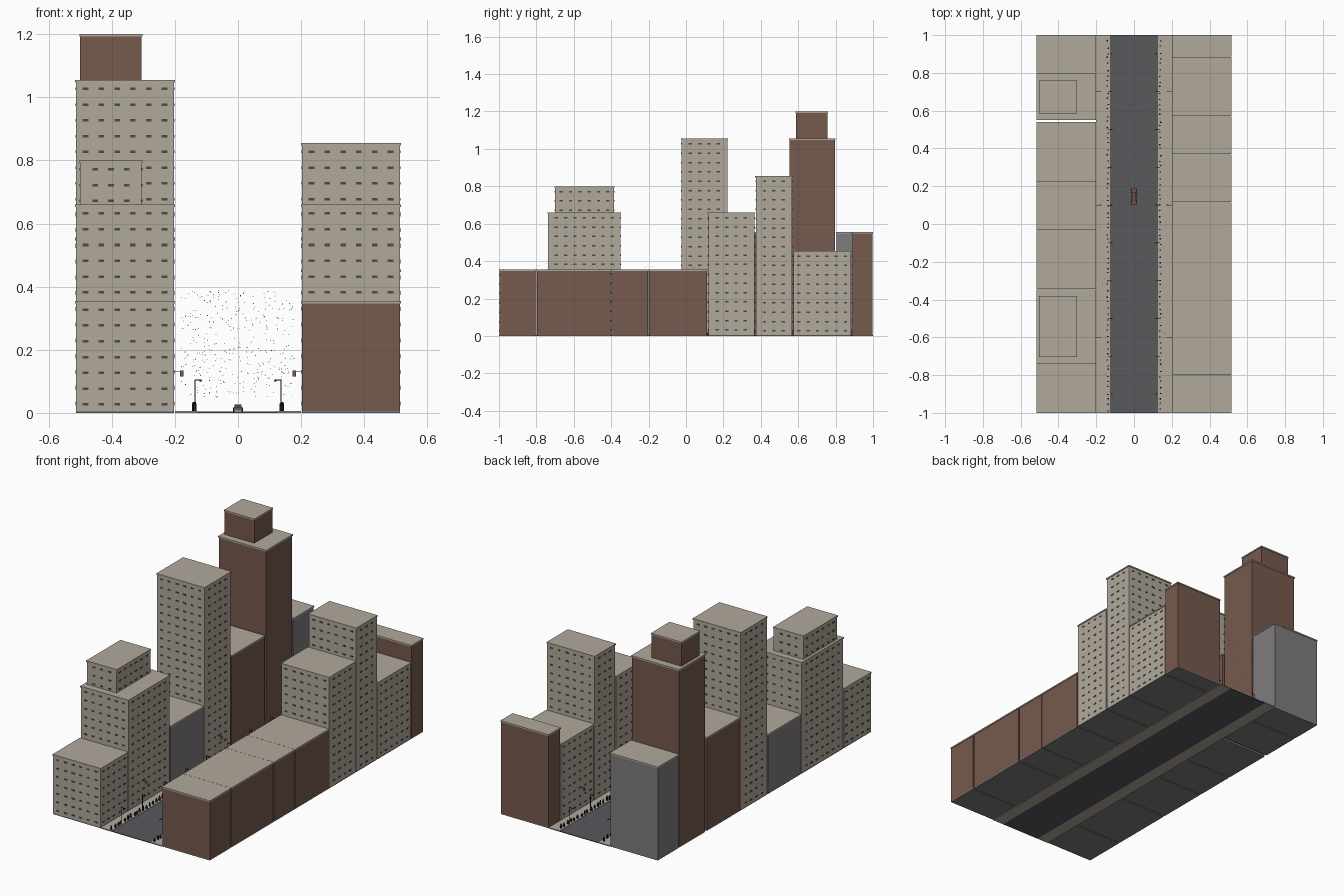
import bpy
import bmesh
import random
from mathutils import Matrix, Vector

random.seed(7)
cube = bpy.data.objects.get("Cube")
if cube:
    bpy.data.objects.remove(cube, do_unlink=True)


def material(name, r, g, b):
    m = bpy.data.materials.new(name)
    m.use_nodes = True
    m.diffuse_color = (r, g, b, 1)
    m.node_tree.nodes["Principled BSDF"].inputs["Base Color"].default_value = (r, g, b, 1)
    return m


STONE = material("pale stone", 0.44, 0.395, 0.33)
BRICK = material("brown brick", 0.18, 0.10, 0.073)
CONCRETE = material("grey concrete", 0.21, 0.20, 0.20)
ASPHALT = material("asphalt", 0.10, 0.10, 0.11)
GLASS = material("dark window", 0.07, 0.07, 0.075)
BLACK = material("black metal", 0.015, 0.015, 0.016)
SNOW = material("snow white", 0.8, 0.8, 0.78)
PAINT = material("car paint", 0.19, 0.085, 0.05)


def add_box(bm, lo, hi):
    lo, hi = Vector(lo), Vector(hi)
    size = hi - lo
    bmesh.ops.create_cube(bm, size=1, matrix=Matrix.Translation((lo + hi) / 2) @ Matrix.Diagonal((*size, 1)))


def finish(bm, name, mat):
    mesh = bpy.data.meshes.new(name)
    bm.to_mesh(mesh)
    bm.free()
    mesh.materials.append(mat)
    ob = bpy.data.objects.new(name, mesh)
    bpy.context.scene.collection.objects.link(ob)
    return ob


def box(name, mat, lo, hi):
    bm = bmesh.new()
    add_box(bm, lo, hi)
    return finish(bm, name, mat)


BASE = 0.006
PITCH = 0.05
ROOF = 0.008


def columns(a, b):
    count = max(1, int((b - a) / PITCH))
    start = (a + b) / 2 - (count - 1) * PITCH / 2
    return [start + i * PITCH for i in range(count)]


def add_windows(bm, x0, x1, y0, y1, z0, z1):
    # Small shallow window bars on all four walls
    w, h, out = 0.009, 0.004, 0.002
    z = z1 - 0.02
    while z > z0 + 0.01:
        for x in columns(x0, x1):
            for y in (y0, y1):
                add_box(bm, (x - w, y - out, z - h), (x + w, y + out, z + h))
        for y in columns(y0, y1):
            for x in (x0, x1):
                add_box(bm, (x - out, y - w, z - h), (x + out, y + w, z + h))
        z -= PITCH


def block(name, mat, x0, x1, y0, y1, z0, z1):
    # Walls, overhanging roof slab and windows for the stone blocks
    box(name + "_walls", mat, (x0, y0, z0), (x1, y1, z1 - ROOF))
    e = 0.003
    box(name + "_roof", STONE, (x0 - e, y0 - e, z1 - ROOF), (x1 + e, y1 + e, z1))
    if mat == STONE:
        bm = bmesh.new()
        add_windows(bm, x0, x1, y0, y1, z0, z1 - ROOF)
        finish(bm, name + "_windows", GLASS)


# Rows of buildings: start, end, height, wall colour
left_row = [
    (0.804, 0.997, 0.555, CONCRETE),
    (0.553, 0.797, 1.055, BRICK),
    (0.229, 0.537, 0.555, BRICK),
    (-0.025, 0.221, 1.055, STONE),
    (-0.342, -0.033, 0.355, CONCRETE),
    (-0.737, -0.35, 0.66, STONE),
    (-0.997, -0.745, 0.355, STONE),
]
right_row = [
    (-0.997, -0.804, 0.355, BRICK),
    (-0.797, -0.404, 0.355, BRICK),
    (-0.397, -0.204, 0.355, BRICK),
    (-0.197, 0.112, 0.355, BRICK),
    (0.119, 0.366, 0.66, STONE),
    (0.373, 0.567, 0.855, STONE),
    (0.574, 0.882, 0.455, STONE),
    (0.889, 0.997, 0.555, BRICK),
]
for label, row, x0, x1 in (("west", left_row, -0.513, -0.203), ("east", right_row, 0.203, 0.513)):
    for i, (y0, y1, top, mat) in enumerate(row):
        name = f"{label}_building_{i + 1}"
        block(name, mat, x0, x1, y0, y1, BASE, top)
        box(name + "_foundation", CONCRETE, (x0, y0, 0), (x1, y1, BASE))

# Setback upper storeys
block("west_brick_penthouse", BRICK, -0.5, -0.305, 0.588, 0.757, 1.055, 1.2)
block("west_stone_penthouse", STONE, -0.5, -0.305, -0.7, -0.385, 0.66, 0.8)

# Street
box("road", ASPHALT, (-0.127, -1, 0), (0.127, 1, 0.004))
for side in (-1, 1):
    a, b = sorted((side * 0.127, side * 0.2))
    box("sidewalk", STONE, (a, -1, 0), (b, 1, BASE))

# Pedestrians, street lamps and hanging signs along both kerbs
people, lamps, signs = bmesh.new(), bmesh.new(), bmesh.new()
for side in (-1, 1):
    for i in range(66):
        x = side * random.uniform(0.135, 0.142)
        y = -0.985 + i * 0.03 + random.uniform(-0.008, 0.008)
        h = random.uniform(0.02, 0.03)
        add_box(people, (x - 0.004, y - 0.003, BASE), (x + 0.004, y + 0.003, h))
        add_box(people, (x - 0.002, y - 0.002, h), (x + 0.002, y + 0.002, h + 0.005))
    for i in range(10):
        x, y, r = side * 0.136, -0.9 + i * 0.2, 0.0012
        add_box(lamps, (x - r, y - r, BASE), (x + r, y + r, 0.105))
        a, b = sorted((x, side * 0.116))
        add_box(lamps, (a, y - r, 0.103), (b, y + r, 0.106))
        c = side * 0.118
        add_box(lamps, (c - 0.004, y - 0.002, 0.1), (c + 0.004, y + 0.002, 0.103))
    for y in (-0.6, 0.1, 0.7):
        x = side * 0.178
        add_box(signs, (x - 0.005, y - 0.002, 0.115), (x + 0.005, y + 0.002, 0.134))
        a, b = sorted((x, side * 0.203))
        add_box(signs, (a, y - 0.0008, 0.13), (b, y + 0.0008, 0.1315))
finish(people, "pedestrians", BLACK)
finish(lamps, "street_lamps", BLACK)
finish(signs, "hanging_signs", BRICK)

# Car
box("car_body", PAINT, (-0.014, 0.1, 0.008), (0.014, 0.19, 0.018))
box("car_cabin", GLASS, (-0.011, 0.12, 0.018), (0.011, 0.168, 0.025))
box("car_roof", PAINT, (-0.011, 0.122, 0.025), (0.011, 0.166, 0.027))
wheels = bmesh.new()
for x in (-0.013, 0.013):
    for y in (0.117, 0.173):
        spin = Matrix.Translation((x, y, 0.01)) @ Matrix.Rotation(1.5708, 4, "Y")
        bmesh.ops.create_cone(wheels, cap_ends=True, segments=12, radius1=0.006, radius2=0.006, depth=0.005, matrix=spin)
finish(wheels, "car_wheels", BLACK)

# Falling snow above the street
snow = bmesh.new()
for i in range(350):
    p = Vector((random.uniform(-0.18, 0.18), random.uniform(-0.99, 0.99), random.uniform(0.05, 0.39)))
    bmesh.ops.create_icosphere(snow, subdivisions=1, radius=0.0016, matrix=Matrix.Translation(p))
finish(snow, "snowflakes", SNOW)
